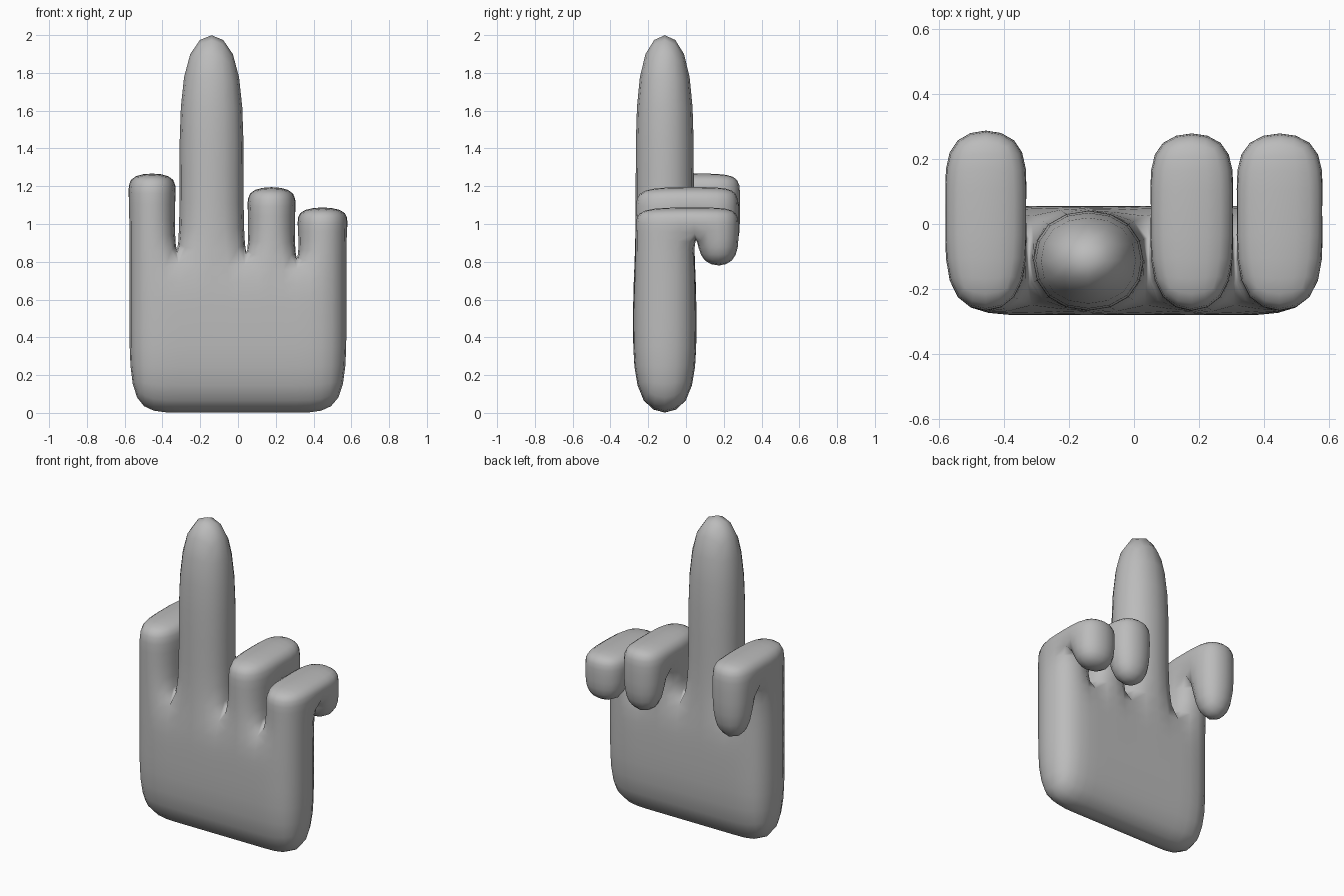
import bpy
import bmesh
from mathutils import Vector

cube = bpy.data.objects.get("Cube")
if cube:
    bpy.data.objects.remove(cube, do_unlink=True)

# Control cage measurements
COLUMNS = [-0.585, -0.325, 0.045, 0.31, 0.585]
FRONT, BACK = -0.28, 0.055
LEVELS = [-0.02, 0.5, 0.73]

# Curled fingers by column: bend underside, knuckle top, back, fingertip
CURLED = {
    0: (1.155, 1.272, 0.297, 0.747),
    2: (1.08, 1.20, 0.288, 0.754),
    3: (0.985, 1.092, 0.288, 0.763),
}

bm = bmesh.new()


def extrude(face, axis, target):
    """Pull one face to a coordinate on an axis; return its cap and sides."""
    old = list(face.verts)
    new = []
    for v in old:
        co = Vector(v.co)
        co[axis] = target
        new.append(bm.verts.new(co))
    bm.faces.remove(face)
    sides = []
    for i in range(len(old)):
        j = (i + 1) % len(old)
        sides.append(bm.faces.new((old[i], old[j], new[j], new[i])))
    return bm.faces.new(new), sides


# Palm slab
rows = [[[bm.verts.new((x, y, z)) for x in COLUMNS] for y in (FRONT, BACK)]
        for z in LEVELS]
for low, high in zip(rows, rows[1:]):
    for i in range(4):
        bm.faces.new((low[0][i], low[0][i + 1], high[0][i + 1], high[0][i]))
        bm.faces.new((low[1][i + 1], low[1][i], high[1][i], high[1][i + 1]))
    bm.faces.new((low[1][0], low[0][0], high[0][0], high[1][0]))
    bm.faces.new((low[0][4], low[1][4], high[1][4], high[0][4]))
bases = []
for i in range(4):
    b, t = rows[0], rows[-1]
    bm.faces.new((b[1][i], b[1][i + 1], b[0][i + 1], b[0][i]))
    bases.append(bm.faces.new((t[0][i], t[0][i + 1], t[1][i + 1], t[1][i])))

# Straight finger
cap, _ = extrude(bases[1], 2, 1.2)
extrude(cap, 2, 2.069)

# Curled fingers: up, backward, then down
for i, (bend, top, back, tip) in CURLED.items():
    cap, _ = extrude(bases[i], 2, bend)
    cap, sides = extrude(cap, 2, top)
    rear = max(sides, key=lambda f: f.calc_center_median().y)
    cap, sides = extrude(rear, 1, back)
    under = min(sides, key=lambda f: f.calc_center_median().z)
    extrude(under, 2, tip)

bmesh.ops.recalc_face_normals(bm, faces=bm.faces[:])
for f in bm.faces:
    f.smooth = True
mesh = bpy.data.meshes.new("hand")
bm.to_mesh(mesh)
bm.free()

# Plain grey surface
grey = bpy.data.materials.new("plain_grey")
grey.use_nodes = True
color = (0.5, 0.5, 0.5, 1.0)
grey.diffuse_color = color
grey.node_tree.nodes["Principled BSDF"].inputs["Base Color"].default_value = color
mesh.materials.append(grey)

hand = bpy.data.objects.new("hand", mesh)
bpy.context.collection.objects.link(hand)
smooth = hand.modifiers.new("rounding", 'SUBSURF')
smooth.levels = 2
smooth.render_levels = 2
